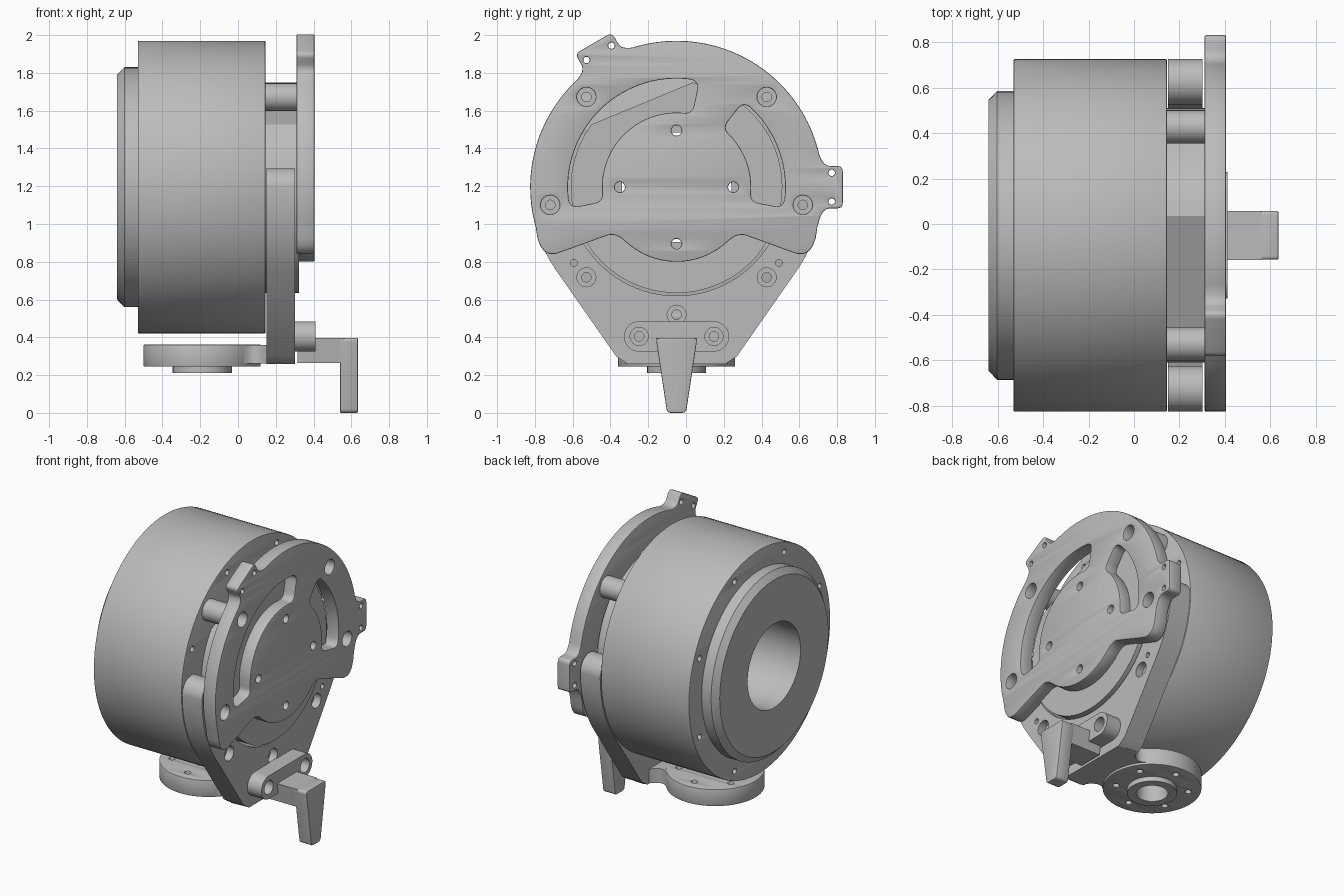
import bpy, bmesh
from math import radians, cos, sin, pi
from mathutils import Matrix, Vector

cube = bpy.data.objects.get("Cube")
if cube:
    bpy.data.objects.remove(cube, do_unlink=True)

grey = bpy.data.materials.new("machined grey")
grey.use_nodes = True
COLOUR = (0.5, 0.5, 0.5, 1)
grey.diffuse_color = COLOUR
grey.node_tree.nodes["Principled BSDF"].inputs["Base Color"].default_value = COLOUR

AXIS = Vector((0, -0.05, 1.195))      # centre line of the drum, along x
ALONG_X = Matrix(((0, 0, 1), (1, 0, 0), (0, 1, 0))).to_4x4()


def polar(r, a, c=(0, 0)):
    return (c[0] + r * cos(radians(a)), c[1] + r * sin(radians(a)))


def arc(r, a0, a1, c=(0, 0)):
    n = max(4, int(abs(a1 - a0) / 4))
    return [polar(r, a0 + (a1 - a0) * i / n, c) for i in range(n + 1)]


def circle(r, c=(0, 0)):
    n = 96 if r > 0.2 else 32
    return [polar(r, 360 * i / n, c) for i in range(n)]


def bend(p, c, q, n=6):
    """Rounded corner from p to q, pulled towards c."""
    p, c, q = Vector(p), Vector(c), Vector(q)
    return [tuple(p * (1 - t) ** 2 + c * 2 * t * (1 - t) + q * t * t)
            for t in (i / n for i in range(n + 1))]


def rounded(points, r):
    """Polygon with every corner rounded."""
    out = []
    for i, p in enumerate(points):
        p, a, b = Vector(p), Vector(points[i - 1]), Vector(points[(i + 1) % len(points)])
        out += bend(p + (a - p).normalized() * r, p, p + (b - p).normalized() * r)
    return out


def mirrored(points):
    return [(-x, y) for x, y in reversed(points)]


def finish(obj):
    obj.data.materials.clear()
    obj.data.materials.append(grey)
    bpy.ops.object.select_all(action='DESELECT')
    obj.select_set(True)
    bpy.context.view_layer.objects.active = obj
    bpy.ops.object.shade_smooth_by_angle(angle=radians(30))
    return obj


def slab(name, loops, start, end, edge=0.0, upright=True):
    """Extrude an outline with holes along x (upright) or along z."""
    curve = bpy.data.curves.new(name, 'CURVE')
    curve.dimensions, curve.fill_mode = '2D', 'BOTH'
    for loop in loops:
        s = curve.splines.new('POLY')
        s.points.add(len(loop) - 1)
        for pt, (u, v) in zip(s.points, loop):
            pt.co = (u, v, 0, 1)
        s.use_cyclic_u = True
    curve.extrude = (end - start) / 2 - edge
    curve.bevel_depth, curve.bevel_resolution, curve.offset = edge, 1, -edge
    temp = bpy.data.objects.new(name + "_outline", curve)
    bpy.context.collection.objects.link(temp)
    bpy.context.view_layer.update()
    mesh = bpy.data.meshes.new_from_object(temp.evaluated_get(bpy.context.evaluated_depsgraph_get()))
    bpy.data.objects.remove(temp, do_unlink=True)
    mid = (start + end) / 2
    if upright:
        mesh.transform(Matrix.Translation(AXIS + Vector((mid, 0, 0))) @ ALONG_X)
    else:
        mesh.transform(Matrix.Translation((0, AXIS.y, mid)))
    bm = bmesh.new()
    bm.from_mesh(mesh)
    bmesh.ops.remove_doubles(bm, verts=bm.verts, dist=0.0002)
    bmesh.ops.recalc_face_normals(bm, faces=bm.faces)
    bm.to_mesh(mesh)
    bm.free()
    mesh.name = name
    obj = bpy.data.objects.new(name, mesh)
    bpy.context.collection.objects.link(obj)
    return finish(obj)


def lathe(name, profile, n=96):
    """Turn a closed (x, radius) profile around the drum axis."""
    bm = bmesh.new()
    rings = [[bm.verts.new(AXIS + Vector((x, r * cos(2 * pi * i / n), r * sin(2 * pi * i / n))))
              for i in range(n)] for x, r in profile]
    for k, ring in enumerate(rings):
        other = rings[k - 1]
        for i in range(n):
            j = (i + 1) % n
            bm.faces.new((ring[i], ring[j], other[j], other[i]))
    bmesh.ops.recalc_face_normals(bm, faces=bm.faces)
    mesh = bpy.data.meshes.new(name)
    bm.to_mesh(mesh)
    bm.free()
    obj = bpy.data.objects.new(name, mesh)
    bpy.context.collection.objects.link(obj)
    return finish(obj)


# Drum with a ring of screw holes, and the chamfered rear boss
BORE, RIM = 0.29, 0.775
screws = [circle(0.018, polar(0.71, 22.5 + 45 * i)) for i in range(8)]
slab("drum", [circle(RIM), circle(BORE)] + screws, -0.53, 0.145, 0.006)
lathe("rear_boss", [(-0.64, BORE), (-0.64, 0.595), (-0.602, 0.635), (-0.52, 0.635), (-0.52, BORE)])

# Rotor in front of the drum, with one flat on its rim
FLAT, SPAN = 112.5, 31.2
slab("rotor", [arc(0.56, FLAT + SPAN, FLAT + 360 - SPAN), circle(BORE)], 0.14, 0.322)

# Crescent bracket: two layers so that the bolt holes are counterbored
BOLT = 0.675
half = [(0.26, -0.935), (0.32, -0.895)] + arc(RIM, 325, 360)
crescent = (half + arc(0.1, 4, 176, (BOLT, 0)) + arc(0.575, 360, 180)
            + arc(0.1, 4, 176, (-BOLT, 0)) + mirrored(half))
bracket_bolts = [polar(BOLT, a) for a in (188, 225, 270, 315, 352)]
pins = [circle(0.018, polar(BOLT, a)) for a in (216.5, 323.5)]
slab("bracket_back", [crescent] + pins + [circle(0.025, p) for p in bracket_bolts], 0.15, 0.25)
slab("bracket_front", [crescent] + pins + [circle(0.05, p) for p in bracket_bolts], 0.25, 0.302)

# Hollow standoffs between drum and front plate
for side, a in (("left", 45), ("right", 135)):
    p = polar(BOLT, a)
    slab(side + "_standoff", [circle(0.073, p), circle(0.025, p)], 0.14, 0.312)


# Front plate: lobed disc with two drilled tabs and two curved windows
def tab(a):
    t = 0.112
    side = (bend(polar(RIM, -13), (0.775, -t), (0.815, -t))
            + bend((0.85, -t), (0.88, -t), (0.88, -t + 0.03)))
    both = side + [(x, -y) for x, y in reversed(side)]
    ca, sa = cos(radians(a)), sin(radians(a))
    return [(x * ca - y * sa, x * sa + y * ca) for x, y in both]


def window(a0, a1, ro=0.575, ri=0.395):
    d, e = 5, 7
    return (arc(ro, a0 + d, a1 - d)
            + bend(polar(ro, a1 - d), polar(ro, a1), polar(ro - 0.05, a1))
            + bend(polar(ri + 0.05, a1), polar(ri, a1), polar(ri, a1 - e))
            + arc(ri, a1 - e, a0 + e)
            + bend(polar(ri, a0 + e), polar(ri, a0), polar(ri + 0.05, a0))
            + bend(polar(ro - 0.05, a0), polar(ro, a0), polar(ro, a0 + d)))


lobe = (bend(polar(0.395, -47), (0.325, -0.235), (0.38, -0.26))
        + bend((0.6, -0.34), (0.73, -0.4), polar(RIM, -16)))
plate = (lobe + tab(0) + arc(RIM, 14, 106) + tab(120) + arc(RIM, 134, 195)
         + mirrored(lobe) + arc(0.395, 228, 312))
holes = [circle(0.05, polar(BOLT, a)) for a in (-8, 45, 135, 188)]
holes += [circle(0.027, polar(0.3, a)) for a in (0, 90, 180, 270)]
holes += [circle(0.017, polar(0.825, a + d)) for a in (0, 120) for d in (-5.3, 5.3)]
slab("front_plate", [plate, window(78, 191), window(-11, 52)] + holes, 0.31, 0.405, 0.006)

# Clamp block with two counterbored ears
ears = [(-0.198, -0.79), (0.198, -0.79)]
clamp = arc(0.08, 90, 270, ears[0]) + arc(0.08, -90, 90, ears[1])
slab("clamp_back", [clamp] + [circle(0.025, p) for p in ears], 0.295, 0.335)
slab("clamp_front", [clamp] + [circle(0.048, p) for p in ears], 0.335, 0.41)

# Tapered lever: horizontal arm and hanging handle
TOP, LOW = -0.798, -1.195
slab("lever_arm", [[(-0.108, TOP), (-0.088, -0.93), (0.088, -0.93), (0.108, TOP)]], 0.315, 0.56)
handle = rounded([(-0.11, TOP), (-0.05, LOW), (0.05, LOW), (0.11, TOP)], 0.022)
slab("lever_handle", [handle], 0.54, 0.635, 0.006)

# Foot: drilled round flange, flared neck and hollow spigot
FOOT = (-0.19, 0)
foot_holes = [circle(0.02, polar(0.23, 30 + 60 * i, FOOT)) for i in range(6)]
slab("foot_flange", [circle(0.31, FOOT), circle(0.1, FOOT)] + foot_holes,
     0.245, 0.362, 0.005, upright=False)
flare = bend((0.03, 0.22), (0.1, 0.15), (0.17, 0.27))
neck = flare + [(0.29, 0.26), (0.29, -0.26)] + [(x, -y) for x, y in reversed(flare)]
slab("foot_neck", [neck], 0.261, 0.36, upright=False)
slab("foot_spigot", [circle(0.157, FOOT), circle(0.1, FOOT)], 0.212, 0.25, upright=False)
